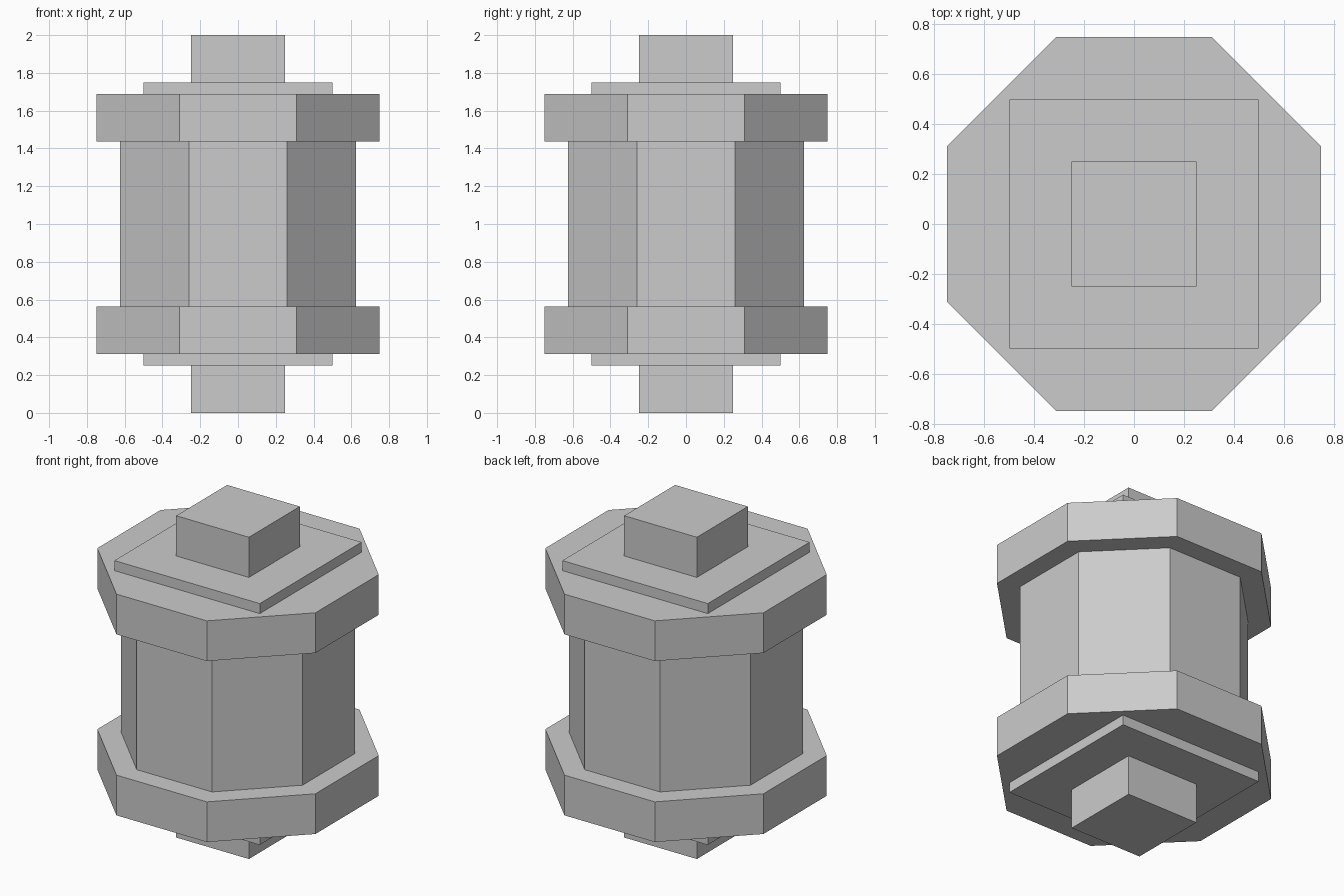
import bpy
from math import cos, pi

if "Cube" in bpy.data.objects:
    bpy.data.objects.remove(bpy.data.objects["Cube"])


def prism(name, sides, apothem, z0, z1):
    """Upright regular prism with flat sides facing the axes."""
    bpy.ops.mesh.primitive_cylinder_add(
        vertices=sides, radius=apothem / cos(pi / sides), depth=z1 - z0,
        location=(0, 0, (z0 + z1) / 2), rotation=(0, 0, pi / sides))
    obj = bpy.context.object
    obj.name = name
    bpy.ops.object.transform_apply(location=True, rotation=True, scale=True)
    return obj


# Central octagonal drum
prism("drum_body", 8, 0.625, 0.5625, 1.4375)

# End parts, mirrored about mid height: name, sides, apothem, z range
ends = [
    ("peg", 4, 0.25, 0.0, 0.25),
    ("plate", 4, 0.5, 0.25, 0.3125),
    ("collar", 8, 0.75, 0.3125, 0.5625),
]
for name, sides, apothem, z0, z1 in ends:
    prism("bottom_" + name, sides, apothem, z0, z1)
    prism("top_" + name, sides, apothem, 2 - z1, 2 - z0)
